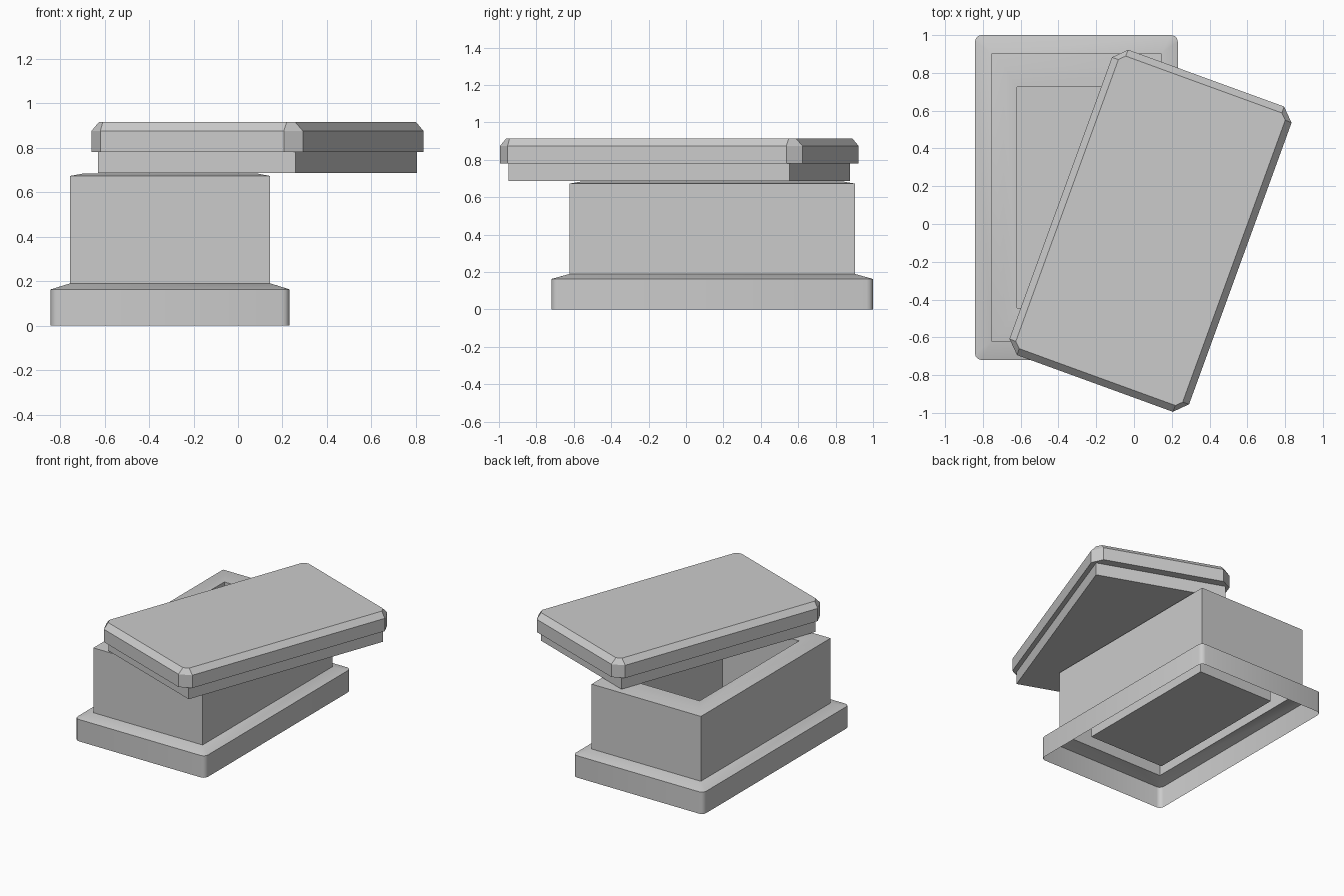
import bpy, bmesh
from math import radians, cos, sin, pi

cube = bpy.data.objects.get("Cube")
if cube:
    bpy.data.objects.remove(cube, do_unlink=True)

stone = bpy.data.materials.new("grey stone")
stone.use_nodes = True
GREY = (0.6, 0.6, 0.6, 1)
stone.diffuse_color = GREY
stone.node_tree.nodes["Principled BSDF"].inputs["Base Color"].default_value = GREY


def outline(hx, hy, corner, steps):
    """Counter-clockwise rectangle with cut or rounded corners."""
    pts = []
    for i, (sx, sy) in enumerate([(1, 1), (-1, 1), (-1, -1), (1, -1)]):
        for k in range(steps + 1):
            a = (i + k / steps) * pi / 2
            pts.append((sx * (hx - corner) + corner * cos(a),
                        sy * (hy - corner) + corner * sin(a)))
    return pts


def loft(name, levels, location, turn=0, steps=1, cap_start=True, smooth=30):
    """Join outlines given as (half x, half y, z, corner) and cap the ends."""
    bm = bmesh.new()
    rings = [[bm.verts.new((x, y, z)) for x, y in outline(hx, hy, c, steps)]
             for hx, hy, z, c in levels]
    n = len(rings[0])
    for low, high in zip(rings, rings[1:]):
        for i in range(n):
            j = (i + 1) % n
            bm.faces.new((low[i], low[j], high[j], high[i]))
    bm.faces.new(rings[-1])
    if cap_start:
        bm.faces.new(rings[0][::-1])
    # Square corners collapse to single points
    bmesh.ops.remove_doubles(bm, verts=bm.verts[:], dist=0.0005)
    mesh = bpy.data.meshes.new(name)
    bm.to_mesh(mesh)
    bm.free()
    mesh.materials.append(stone)
    obj = bpy.data.objects.new(name, mesh)
    bpy.context.collection.objects.link(obj)
    obj.location = location
    obj.rotation_euler.z = radians(turn)
    bpy.ops.object.select_all(action='DESELECT')
    obj.select_set(True)
    bpy.context.view_layer.objects.active = obj
    bpy.ops.object.shade_smooth_by_angle(angle=radians(smooth))
    return obj


# Hollow chest: open plinth, sloped ledge, walls, rim, inner walls and floor
loft("chest", [
    (0.537, 0.86, 0, 0.035),
    (0.537, 0.86, 0.163, 0.035),
    (0.45, 0.763, 0.19, 0),
    (0.45, 0.763, 0.673, 0),
    (0.385, 0.695, 0.685, 0),
    (0.315, 0.585, 0.685, 0),
    (0.315, 0.585, 0.135, 0),
], (-0.305, 0.14, 0), steps=3, cap_start=False, smooth=35)

# Lid, pushed aside and turned
LID = (0.0875, -0.036, 0)
loft("lid_skirt", [(0.473, 0.80, 0.686, 0), (0.473, 0.80, 0.78, 0)], LID, turn=-20)
loft("lid_slab", [
    (0.506, 0.86, 0.78, 0.067),
    (0.506, 0.86, 0.875, 0.067),
    (0.47, 0.824, 0.915, 0.03),
], LID, turn=-20)
